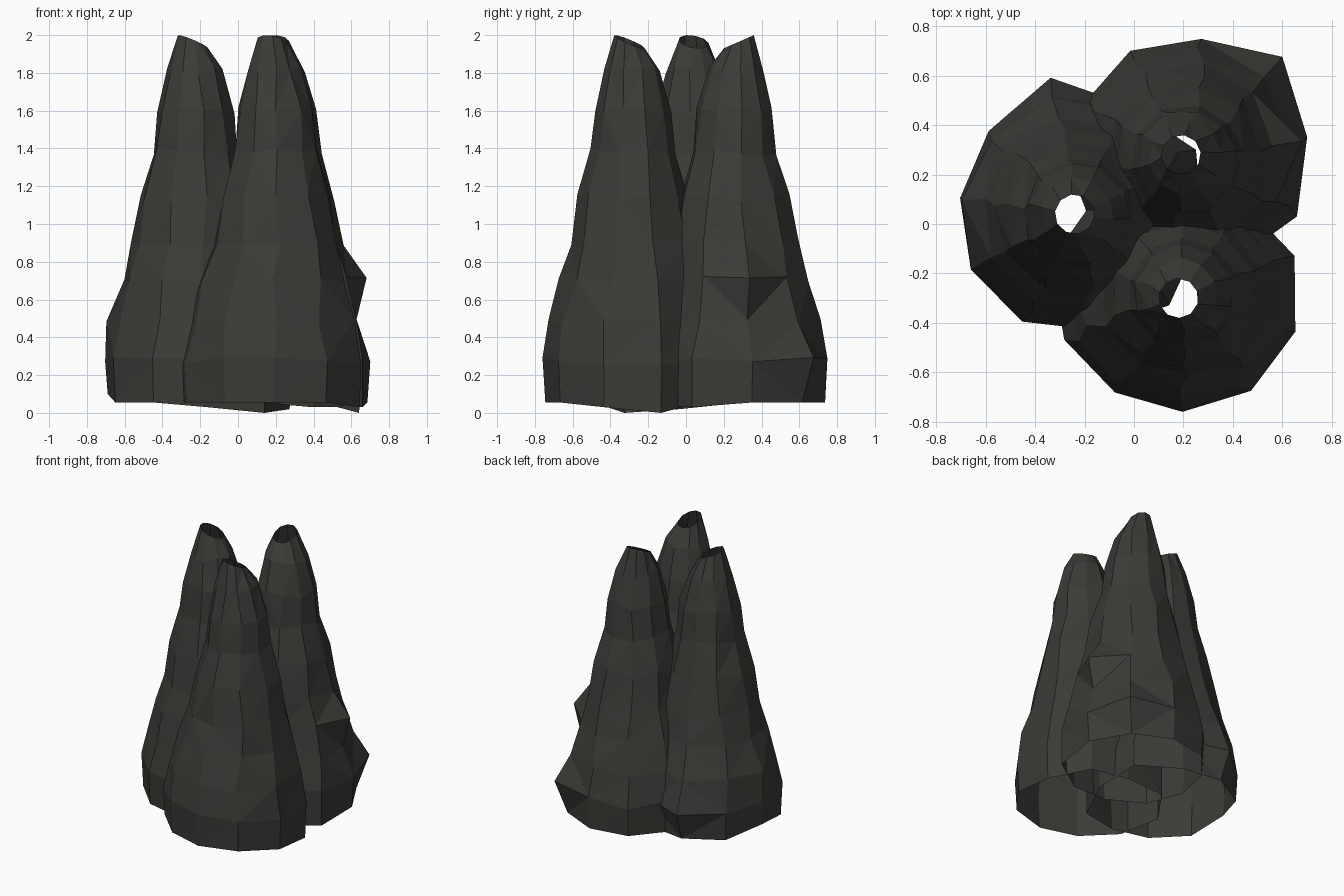
import bpy, bmesh, math, random

if "Cube" in bpy.data.objects:
    bpy.data.objects.remove(bpy.data.objects["Cube"])

random.seed(4)
SIDES = 10

rock = bpy.data.materials.new("dark_rock")
rock.diffuse_color = (0.045, 0.043, 0.038, 1)
rock.use_nodes = True
rock.node_tree.nodes["Principled BSDF"].inputs["Base Color"].default_value = rock.diffuse_color

# shared profile: height, mean radius, share of the sideways lean
PROFILE = [(0.06, 0.445, 0), (0.27, 0.46, 0), (0.48, 0.425, 0), (0.71, 0.375, 0.4),
           (0.90, 0.33, 0.8), (1.14, 0.292, 1), (1.38, 0.226, 1), (1.60, 0.203, 1),
           (1.81, 0.146, 0.7), (1.965, 0.08, 0)]


def chimney(name, centre, lean, start, base, lip_dir, rim_drop, bumps):
    """Open, tapering ten-sided rock tube; bumps maps (ring, side) to a radius."""
    bm = bmesh.new()
    rings = []
    last = len(PROFILE) - 1
    for i, (z, r, share) in enumerate(PROFILE):
        ring = []
        for s in range(SIDES):
            a = math.radians(start + s * 360 / SIDES)
            # the uneven base outline fades into a round mouth
            blend = max(0, 1 - z / 1.3)
            rad = r * (1 + (base[s] / 0.46 - 1) * blend)
            zz = z
            if 1 < i < last:
                rad *= 1 + random.uniform(-0.025, 0.025)
                zz += random.uniform(-0.02, 0.02)
                a += random.uniform(-0.06, 0.06)
            elif i == 1:
                zz += random.uniform(-0.02, 0.03)
            elif i == last:
                zz += 0.035 * math.cos(a - math.radians(lip_dir))
            elif i == 0:
                zz = rim_drop.get(s, 0.055)
            rad = bumps.get((i, s), rad)
            ring.append(bm.verts.new((centre[0] + lean[0] * share + rad * math.cos(a),
                                      centre[1] + lean[1] * share + rad * math.sin(a), zz)))
        rings.append(ring)
    for lo, hi in zip(rings, rings[1:]):
        for s in range(SIDES):
            t = (s + 1) % SIDES
            bm.faces.new((lo[s], lo[t], hi[t], hi[s]))
    # facet the warped quads
    bmesh.ops.triangulate(bm, faces=bm.faces[:], quad_method='SHORT_EDGE')
    mesh = bpy.data.meshes.new(name)
    bm.to_mesh(mesh)
    bm.free()
    mesh.materials.append(rock)
    obj = bpy.data.objects.new(name, mesh)
    bpy.context.collection.objects.link(obj)
    return obj


# left chimney, with a bulge low at the back; its skirt runs inside the others
chimney("left_chimney", (-0.24, 0.04), (0.015, 0.0), -8,
        [.54, .58, .50, .50, .49, .47, .48, .49, .48, .55], 200,
        {0: 0.02, 9: 0.0, 8: 0.03, 5: 0.10}, {(1, 3): 0.56, (2, 3): 0.48, (2, 5): 0.46})

# back right chimney, with knobs on its outer side
chimney("back_chimney", (0.19, 0.28), (0.025, -0.02), 8,
        [.53, .50, .48, .47, .44, .45, .48, .48, .49, .55], 90,
        {8: 0.03, 9: 0.03}, {(1, 1): 0.57, (2, 1): 0.46, (3, 0): 0.485, (2, 0): 0.44,
                             (0, 0): 0.50, (0, 9): 0.53})

# front chimney
chimney("front_chimney", (0.18, -0.30), (0.02, 0.02), 20,
        [.51, .47, .45, .55, .56, .50, .46, .46, .48, .50], 250,
        {0: 0.0, 9: 0.03}, {(0, 0): 0.49})
